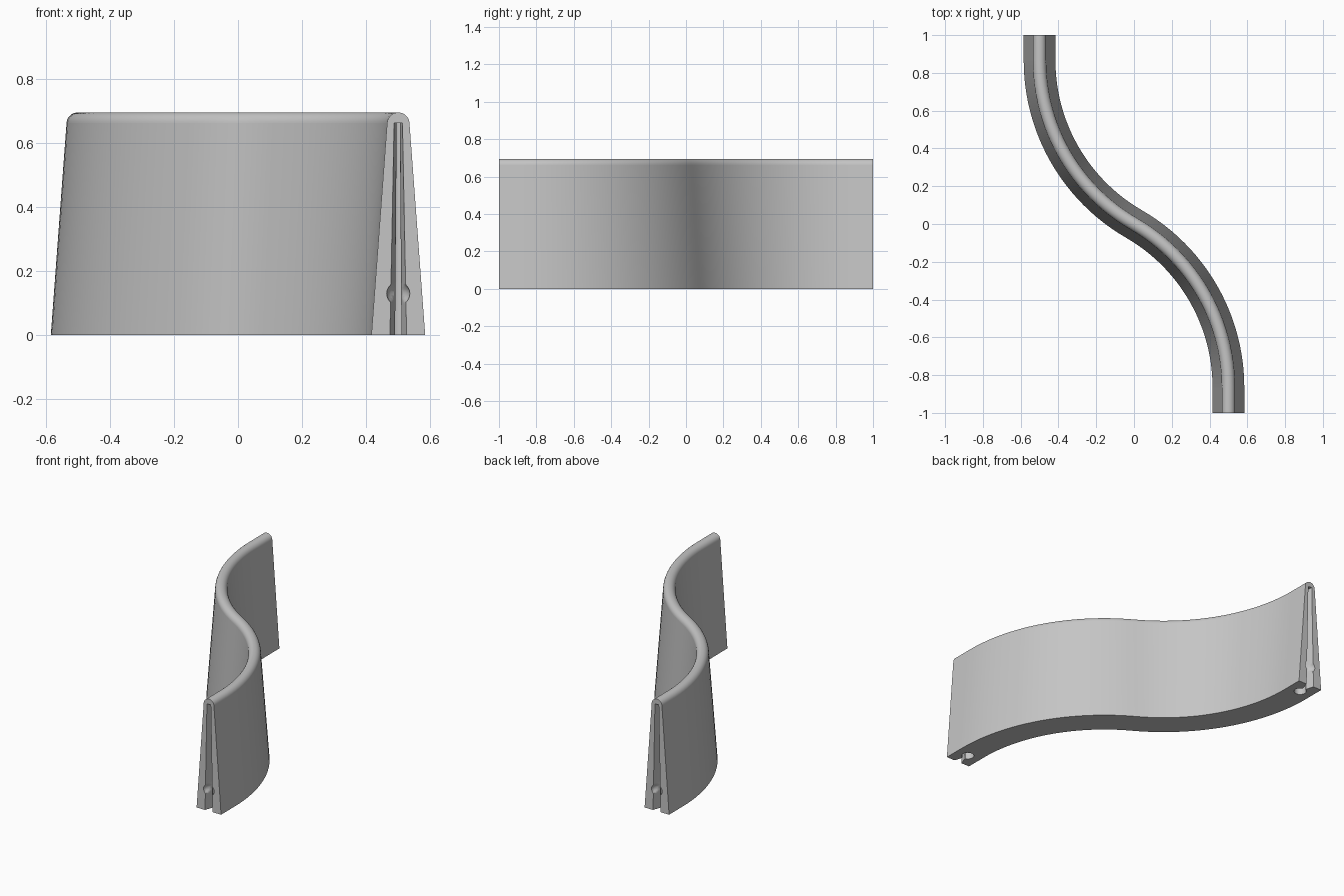
import bpy, bmesh
from math import sin, cos, sqrt, radians

if "Cube" in bpy.data.objects:
    bpy.data.objects.remove(bpy.data.objects["Cube"])

GREY = (0.56, 0.56, 0.56, 1)
grey = bpy.data.materials.new("light_grey")
grey.use_nodes = True
grey.diffuse_color = GREY
grey.node_tree.nodes["Principled BSDF"].inputs["Base Color"].default_value = GREY


def loft(name, rings):
    """Closed solid through matching rings of points, smooth except at sharp edges."""
    bm = bmesh.new()
    loops = [[bm.verts.new(p) for p in ring] for ring in rings]
    n = len(loops[0])
    for a, b in zip(loops, loops[1:]):
        for i in range(n):
            j = (i + 1) % n
            bm.faces.new((a[i], a[j], b[j], b[i]))
    bm.faces.new(loops[0])
    bm.faces.new(loops[-1])
    bmesh.ops.recalc_face_normals(bm, faces=bm.faces)
    mesh = bpy.data.meshes.new(name)
    bm.to_mesh(mesh)
    bm.free()
    mesh.materials.append(grey)
    ob = bpy.data.objects.new(name, mesh)
    bpy.context.collection.objects.link(ob)
    bpy.ops.object.select_all(action='DESELECT')
    ob.select_set(True)
    bpy.context.view_layer.objects.active = ob
    bpy.ops.object.shade_smooth_by_angle(angle=radians(30))


def sweep(name, section, path):
    loft(name, [[(x + u * cos(a), y + u * sin(a), z) for u, z in section]
                for x, y, a in path])


# S-shaped path: one 60 degree arc, then the same turned half round
STEPS = 24
TURN = radians(60)
arc = [(cos(TURN * i / STEPS) - 0.5, sin(TURN * i / STEPS) - sin(TURN), TURN * i / STEPS)
       for i in range(STEPS + 1)]
bend = arc + [(-x, -y, a) for x, y, a in reversed(arc[:-1])]
whole = [(0.5, -1, 0)] + bend + [(-0.5, 1, 0)]

# Rounded crown along the whole length
HEIGHT, ROUND, FOOT = 0.695, 0.035, 0.084
crown = []
for i in range(21):
    a = radians(4 + 172 * i / 20)
    crown.append((ROUND * cos(a), HEIGHT - ROUND + ROUND * sin(a)))
NECK, TOP = crown[0]
sweep("rounded_crown", crown, whole)

# Tapered solid wall through the bends
sweep("curved_wall", [(-FOOT, 0), (FOOT, 0), (NECK, TOP), (-NECK, TOP)], bend)

# Slotted straight ends: flared mouth, snap dimple and round pocket
DEPTH = 1 - sin(TURN)
DIMPLE_Z, DIMPLE_R = 0.13, 0.036
POCKET_Y, POCKET_R = 0.09, 0.036


def end_ring(z):
    """Half outline from the outer back corner to the pocket, then mirrored."""
    t = z / TOP
    wide = FOOT + (NECK - FOOT) * t
    narrow = 1 - 0.5 * t
    side = [(wide, DEPTH), (wide, 0)]
    ball = DIMPLE_R ** 2 - (z - DIMPLE_Z) ** 2
    for d in (0, 0.009, 0.018, 0.027, 0.036, 0.05):
        mouth = (0.026 - 0.32 * d) * narrow
        side.append((max(mouth, sqrt(max(ball - d * d, 0))), d))
    for i in range(9):
        a = radians(160 - 20 * i)
        side.append((POCKET_R * sin(a) * narrow, POCKET_Y + POCKET_R * cos(a)))
    return side[:-1] + [(0, side[-1][1])] + [(-u, d) for u, d in reversed(side[:-1])]


levels = [0] + [DIMPLE_Z + DIMPLE_R * i / 8 for i in range(-8, 9)] + [TOP]
for name, s in (("front_slotted_end", 1), ("back_slotted_end", -1)):
    loft(name, [[(s * (0.5 + u), s * (d - 1), z) for u, d in end_ring(z)] for z in levels])
